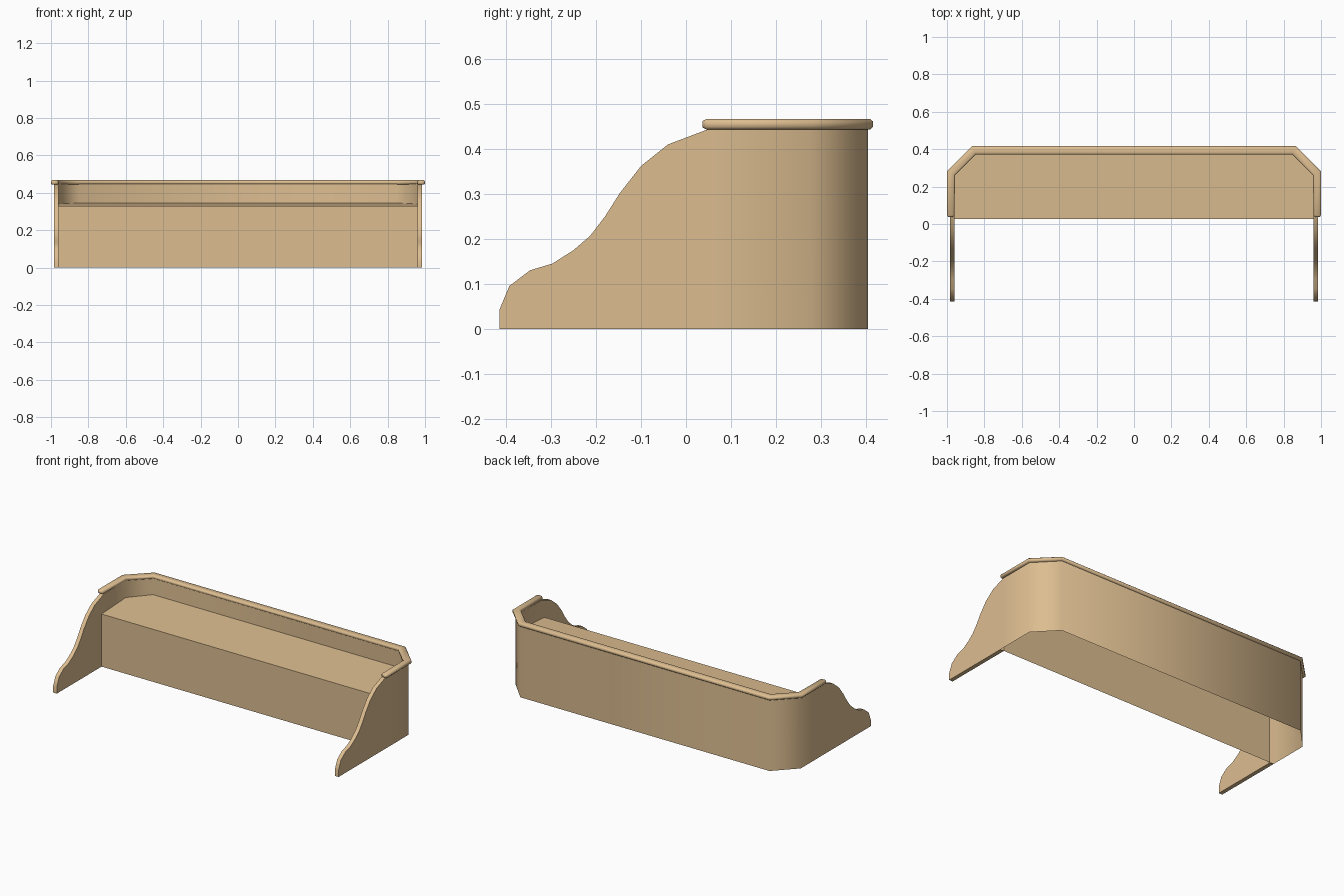
import bpy, bmesh

if "Cube" in bpy.data.objects:
    bpy.data.objects.remove(bpy.data.objects["Cube"])

tan = bpy.data.materials.new("tan_wood")
tan.diffuse_color = (0.72, 0.51, 0.28, 1)
tan.use_nodes = True
tan.node_tree.nodes["Principled BSDF"].inputs["Base Color"].default_value = tan.diffuse_color


def finish(bm, name, angle):
    bmesh.ops.remove_doubles(bm, verts=bm.verts, dist=0.0005)
    bmesh.ops.recalc_face_normals(bm, faces=bm.faces)
    mesh = bpy.data.meshes.new(name)
    bm.to_mesh(mesh)
    bm.free()
    mesh.materials.append(tan)
    obj = bpy.data.objects.new(name, mesh)
    bpy.context.collection.objects.link(obj)
    bpy.ops.object.select_all(action='DESELECT')
    obj.select_set(True)
    bpy.context.view_layer.objects.active = obj
    bpy.ops.object.shade_smooth_by_angle(angle=angle)
    return obj


def seat_z(y):
    # Seat rises gently toward the back
    return 0.328 + (y - 0.026) * 0.05


# Curved top edge of the end panels: y, z
edge = [(-0.415, 0.042), (-0.393, 0.095), (-0.347, 0.13), (-0.297, 0.145),
        (-0.25, 0.175), (-0.213, 0.207), (-0.18, 0.25), (-0.147, 0.302),
        (-0.10, 0.362), (-0.04, 0.41), (0.026, 0.435)]
# Wall stations: outer x, outer y, inner x, inner y, top z
half = [(0.985, y, 0.96, y, z) for y, z in edge]
half += [(0.985, 0.05, 0.96, 0.05, 0.444),
         (0.985, 0.275, 0.96, 0.264, 0.45),
         (0.86, 0.405, 0.85, 0.375, 0.45)]
SEAT_FRONT = len(edge) - 1

# Bench: end panels, back wall, seat and front panel as one skin
bm = bmesh.new()


def face(*points):
    bm.faces.new([bm.verts.new(p) for p in points])


def mirror(s, p):
    return (s * p[0], p[1], p[2])


for s in (1, -1):
    for i in range(len(half) - 1):
        ax, ay, aix, aiy, az = half[i]
        bx, by, bix, biy, bz = half[i + 1]
        quads = [[(ax, ay, 0), (bx, by, 0), (bx, by, bz), (ax, ay, az)],
                 [(ax, ay, az), (bx, by, bz), (bix, biy, bz), (aix, aiy, az)]]
        if i < SEAT_FRONT:  # solid end panel in front of the seat
            inner = [(aix, aiy, az), (bix, biy, bz)]
            if i == SEAT_FRONT - 1:
                inner.append((bix, biy, seat_z(biy)))
            quads.append(inner + [(bix, biy, 0), (aix, aiy, 0)])
            quads.append([(aix, aiy, 0), (bix, biy, 0), (bx, by, 0), (ax, ay, 0)])
        else:  # lining above the seat
            quads.append([(aix, aiy, az), (bix, biy, bz),
                          (bix, biy, seat_z(biy)), (aix, aiy, seat_z(aiy))])
        for q in quads:
            face(*[mirror(s, p) for p in q])
    # Front tip of the end panel
    x, y, ix, iy, z = half[0]
    face(*[mirror(s, p) for p in [(x, y, 0), (x, y, z), (ix, iy, z), (ix, iy, 0)]])

# Long back wall between the chamfered corners
ox, oy, ix, iy, z = half[-1]
face((ox, oy, 0), (ox, oy, z), (-ox, oy, z), (-ox, oy, 0))
face((ox, oy, z), (ix, iy, z), (-ix, iy, z), (-ox, oy, z))
face((ix, iy, z), (ix, iy, seat_z(iy)), (-ix, iy, seat_z(iy)), (-ix, iy, z))
# Seat and front panel
rim = [(h[2], h[3], seat_z(h[3])) for h in half[SEAT_FRONT:]]
face(*(rim + [mirror(-1, p) for p in reversed(rim)]))
front = rim[0]
face(front, mirror(-1, front), (-front[0], front[1], 0), (front[0], front[1], 0))
finish(bm, "bench_body", 1.0)

# Top rail: rounded section swept around the wall top
section = [(0, 0.449), (0, 0.461), (0.16, 0.467), (0.84, 0.467),
           (1, 0.461), (1, 0.449), (0.84, 0.443), (0.16, 0.443)]
# Rail stations: inner x, inner y, outer x, outer y, section scale
rail = [(0.96, 0.037, 1.0, 0.037, 0.6), (0.96, 0.046, 1.0, 0.046, 1),
        (0.957, 0.262, 1.0, 0.282, 1), (0.846, 0.372, 0.866, 0.416, 1)]
path = rail + [(-a, b, -c, d, k) for a, b, c, d, k in reversed(rail)]
bm = bmesh.new()
rings = []
for a, b, c, d, k in path:
    ring = []
    for u, z in section:
        t = 0.5 + (u - 0.5) * k
        ring.append(bm.verts.new((a + (c - a) * t, b + (d - b) * t,
                                  0.455 + (z - 0.455) * k)))
    rings.append(ring)
n = len(section)
for r, q in zip(rings, rings[1:]):
    for j in range(n):
        bm.faces.new((r[j], r[(j + 1) % n], q[(j + 1) % n], q[j]))
bm.faces.new(rings[0])
bm.faces.new(rings[-1])
finish(bm, "top_rail", 0.9)
